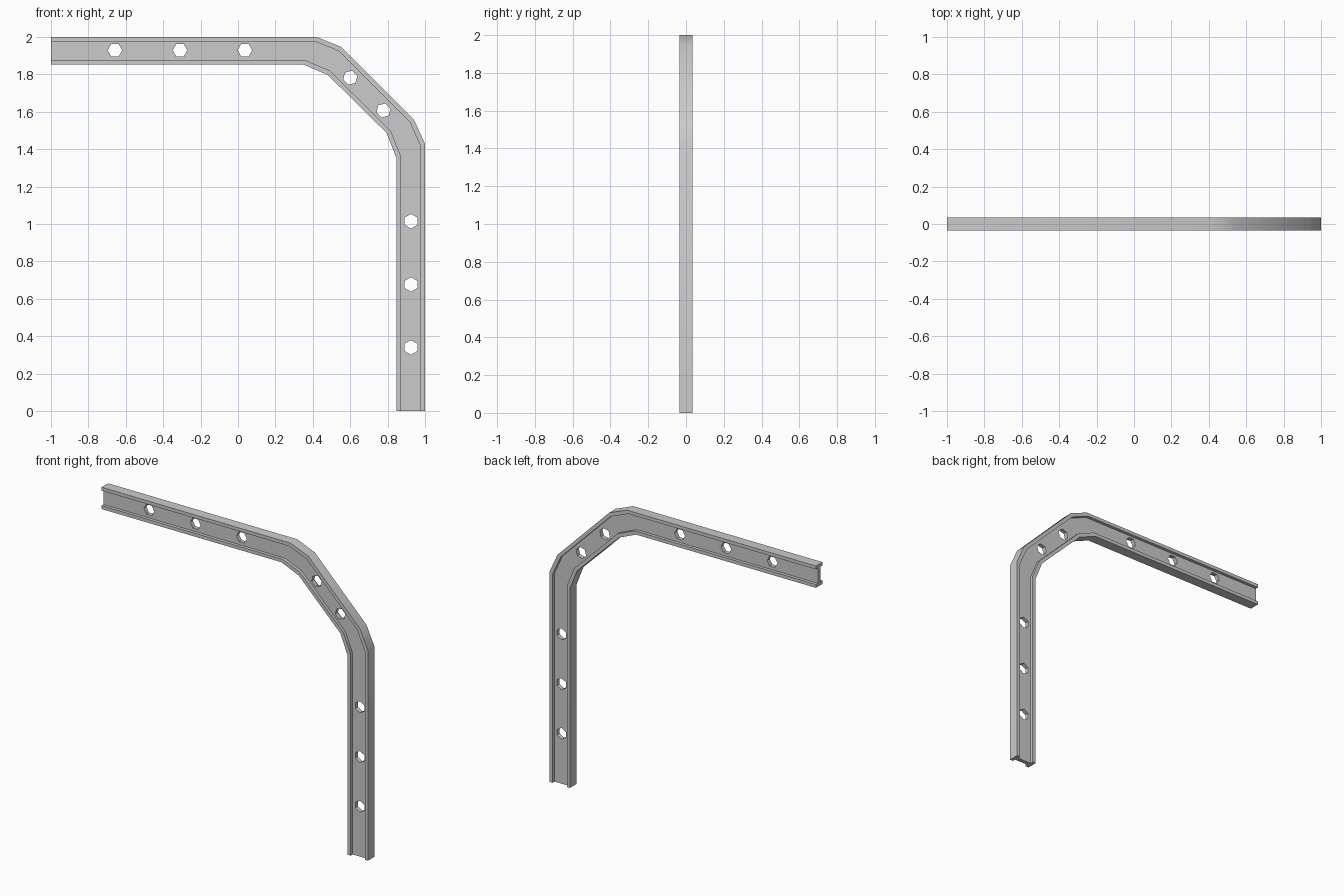
import bpy, bmesh, math
from mathutils import Vector, Matrix

cube = bpy.data.objects.get("Cube")
if cube:
    bpy.data.objects.remove(cube, do_unlink=True)

# Plain grey metal
metal = bpy.data.materials.new("grey_metal")
metal.use_nodes = True
color = (0.6, 0.6, 0.6, 1)
metal.diffuse_color = color
metal.node_tree.nodes["Principled BSDF"].inputs["Base Color"].default_value = color

# Outer and inner edge of the bent beam, as (x, z)
OUTER = [(-1, 2), (0.42, 2), (0.552, 1.947), (0.941, 1.557), (1, 1.428), (1, 0)]
INNER = [(-1, 1.852), (0.35, 1.852), (0.48, 1.797), (0.794, 1.487), (0.847, 1.353), (0.847, 0)]

# I-shaped section: (depth y, fraction from outer to inner edge)
D, W, F = 0.035, 0.014, 0.155
half = [(D, 0), (D, F), (W, F), (W, 1 - F), (D, 1 - F), (D, 1)]
section = half + [(-y, t) for y, t in reversed(half)]


def make_object(name, bm):
    bmesh.ops.recalc_face_normals(bm, faces=bm.faces)
    mesh = bpy.data.meshes.new(name)
    bm.to_mesh(mesh)
    bm.free()
    mesh.materials.append(metal)
    obj = bpy.data.objects.new(name, mesh)
    bpy.context.collection.objects.link(obj)
    return obj


# Beam: sweep the section along the two edges
bm = bmesh.new()
rings = []
for o, i in zip(OUTER, INNER):
    o, i = Vector((o[0], 0, o[1])), Vector((i[0], 0, i[1]))
    rings.append([bm.verts.new(o.lerp(i, t) + Vector((0, y, 0))) for y, t in section])
n = len(section)
for a, b in zip(rings, rings[1:]):
    for k in range(n):
        m = (k + 1) % n
        bm.faces.new((a[k], a[m], b[m], b[k]))
# End caps: two flanges and the web between them
for r in (rings[0], rings[-1]):
    bm.faces.new((r[0], r[1], r[2], r[9], r[10], r[11]))
    bm.faces.new((r[2], r[3], r[8], r[9]))
    bm.faces.new((r[3], r[4], r[5], r[6], r[7], r[8]))
beam = make_object("bent_beam", bm)

# Hexagonal holes: (x, z, turn), one corner pointing along the beam
holes = [(x, 1.929, 0) for x in (-0.658, -0.31, 0.037)]
holes += [(0.6, 1.782, 45), (0.778, 1.607, 45)]
holes += [(0.925, z, 90) for z in (1.015, 0.677, 0.34)]
bm = bmesh.new()
for x, z, turn in holes:
    matrix = (Matrix.Translation((x, 0, z)) @ Matrix.Rotation(math.radians(turn), 4, 'Y')
              @ Matrix.Rotation(math.radians(90), 4, 'X') @ Matrix.Rotation(math.radians(90), 4, 'Z'))
    bmesh.ops.create_cone(bm, cap_ends=True, segments=6, radius1=0.039,
                          radius2=0.039, depth=0.2, matrix=matrix)
cutter = make_object("hole_cutter", bm)
cutter.hide_render = True

cut = beam.modifiers.new("holes", 'BOOLEAN')
cut.operation = 'DIFFERENCE'
cut.solver = 'EXACT'
cut.object = cutter
bpy.ops.object.select_all(action='DESELECT')
beam.select_set(True)
bpy.context.view_layer.objects.active = beam
bpy.ops.object.modifier_apply(modifier=cut.name)
bpy.data.objects.remove(cutter, do_unlink=True)

# Smooth the bends, keep the flange and hole edges sharp
bpy.ops.object.shade_smooth_by_angle(angle=math.radians(30))
